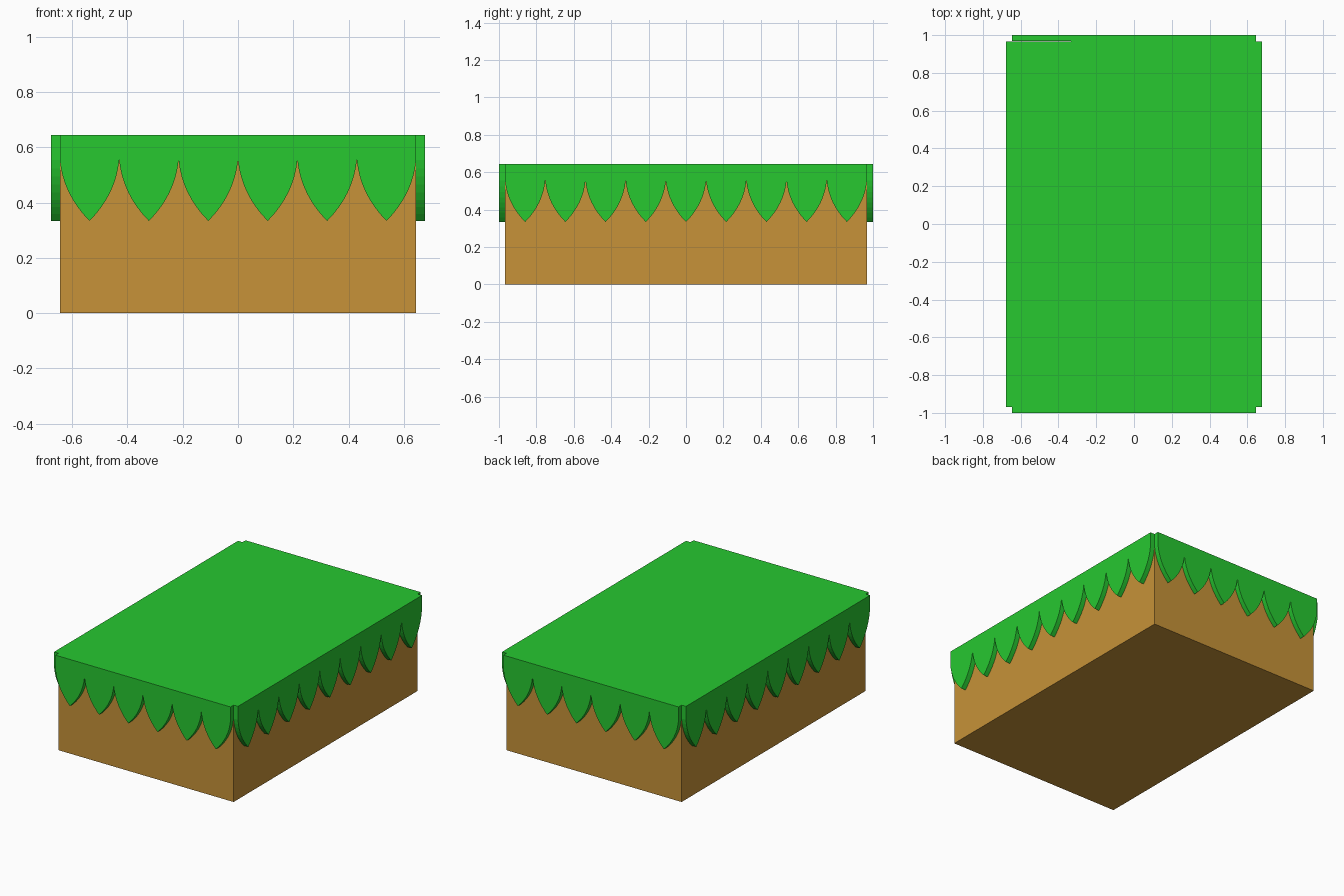
import bpy, bmesh
from math import pi
from mathutils import Matrix

if "Cube" in bpy.data.objects:
    bpy.data.objects.remove(bpy.data.objects["Cube"])

HX, HY, H = 0.645, 0.9675, 0.645   # body half sizes and height
T = 0.0325                         # trim thickness
PITCH, CUSP, TIP = 0.215, 0.555, 0.334


def material(name, color):
    m = bpy.data.materials.new(name)
    m.diffuse_color = color
    m.use_nodes = True
    m.node_tree.nodes["Principled BSDF"].inputs["Base Color"].default_value = m.diffuse_color
    return m


soil = material("soil", (0.57, 0.29, 0.04, 1))
grass = material("grass", (0.02, 0.58, 0.03, 1))


def finish(bm, name, mats):
    bmesh.ops.recalc_face_normals(bm, faces=bm.faces)
    me = bpy.data.meshes.new(name)
    bm.to_mesh(me)
    bm.free()
    for m in mats:
        me.materials.append(m)
    ob = bpy.data.objects.new(name, me)
    bpy.context.collection.objects.link(ob)
    return ob


# soil block with a grassy top face
bm = bmesh.new()
bmesh.ops.create_cube(bm, size=1, matrix=Matrix.Translation((0, 0, H / 2))
                      @ Matrix.Diagonal((2 * HX, 2 * HY, H, 1)))
for f in bm.faces:
    if f.calc_center_median().z > H * 0.9:
        f.material_index = 1
finish(bm, "soil_block", [soil, grass])


# half of one leaf edge, from cusp down to tip (quadratic curve)
def leaf_edge(n=8):
    pts = []
    for i in range(n + 1):
        t = i / n
        a, b, c = (1 - t) ** 2, 2 * t * (1 - t), t * t
        pts.append((b * 0.012 + c * PITCH / 2, a * CUSP + b * 0.43 + c * TIP))
    return pts


# scalloped grass fringe along one side, made facing -y then turned
def fringe(name, count, distance, angle):
    half = leaf_edge()
    leaf = half + [(PITCH - x, z) for x, z in half[-2::-1]]
    start = -count * PITCH / 2
    edge = [(start, CUSP)]
    for k in range(count):
        edge += [(start + k * PITCH + x, z) for x, z in leaf[1:]]
    bm = bmesh.new()
    rows = [[bm.verts.new((x, y, z)) for x, z in edge] for y in (-distance, -distance - T)]
    tops = [[bm.verts.new((x, y, H)) for x, z in edge] for y in (-distance, -distance - T)]
    for i in range(len(edge) - 1):
        for s in (0, 1):
            bm.faces.new((rows[s][i], rows[s][i + 1], tops[s][i + 1], tops[s][i]))
        for r in (rows, tops):
            bm.faces.new((r[0][i], r[0][i + 1], r[1][i + 1], r[1][i]))
    for e in (0, -1):
        bm.faces.new((rows[0][e], rows[1][e], tops[1][e], tops[0][e]))
    bm.transform(Matrix.Rotation(angle, 4, 'Z'))
    finish(bm, name, [grass])


fringe("front_fringe", 6, HY, 0)
fringe("right_fringe", 9, HX, pi / 2)
fringe("back_fringe", 6, HY, pi)
fringe("left_fringe", 9, HX, -pi / 2)
